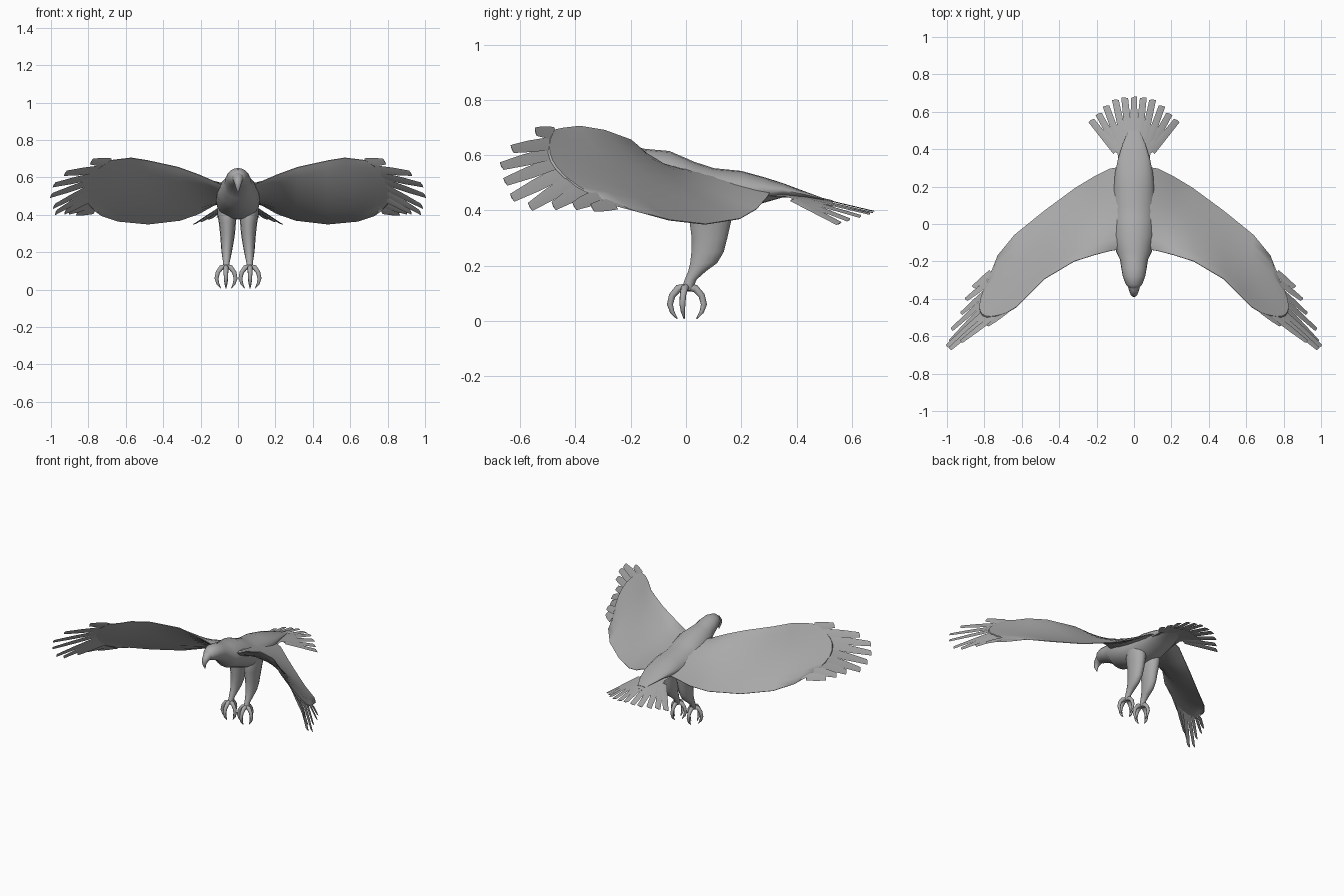
import bpy, bmesh, math
from mathutils import Vector as V

if "Cube" in bpy.data.objects:
    bpy.data.objects.remove(bpy.data.objects["Cube"])

gray = bpy.data.materials.new("feather gray")
gray.diffuse_color = (0.4, 0.4, 0.4, 1)
gray.use_nodes = True
gray.node_tree.nodes["Principled BSDF"].inputs["Base Color"].default_value = gray.diffuse_color


def loft(name, shells, mirror=False, angle=50):
    """Skin one or more lists of equal-length rings, capping both ends."""
    bm = bmesh.new()
    for rings in shells:
        vs = [[bm.verts.new(p) for p in r] for r in rings]
        n = len(vs[0])
        for a, b in zip(vs, vs[1:]):
            for i in range(n):
                j = (i + 1) % n
                bm.faces.new((a[i], a[j], b[j], b[i]))
        bm.faces.new(vs[0])
        bm.faces.new(vs[-1])
    bmesh.ops.recalc_face_normals(bm, faces=bm.faces)
    me = bpy.data.meshes.new(name)
    bm.to_mesh(me)
    bm.free()
    me.materials.append(gray)
    ob = bpy.data.objects.new(name, me)
    bpy.context.collection.objects.link(ob)
    if mirror:
        ob.modifiers.new("mirror", 'MIRROR').use_mirror_merge = False
    bpy.ops.object.select_all(action='DESELECT')
    ob.select_set(True)
    bpy.context.view_layer.objects.active = ob
    bpy.ops.object.shade_smooth_by_angle(angle=math.radians(angle))
    return ob


def ellipse(c, u, v, n=16):
    return [V(c) + V(u) * math.cos(2 * math.pi * i / n) + V(v) * math.sin(2 * math.pi * i / n)
            for i in range(n)]


def tube(pts, radii, side, n=8):
    pts, side = [V(p) for p in pts], V(side).normalized()
    rings = []
    for i, (p, r) in enumerate(zip(pts, radii)):
        t = (pts[min(i + 1, len(pts) - 1)] - pts[max(i - 1, 0)]).normalized()
        rings.append(ellipse(p, side * r, t.cross(side) * r, n))
    return rings


def feather(base, tip, normal, wb, wt, th=0.003):
    """Thin blade with a blunt slanted tip."""
    d = (tip - base).normalized()
    n = V(normal).normalized()
    w = d.cross(n).normalized()
    n = w.cross(d) * th
    rings = []
    for f, wd, slant in ((0, wb, 0), (0.55, wb * 0.95, 0), (1.0, wt, .006)):
        c = base.lerp(tip, f)
        h = w * wd / 2
        rings.append([c - h - d * slant, c + n * 0.6, c + h + d * slant * .3, c - n * 0.6])
    return rings


# Body, neck and head: y, centre z, half width, half height
body = [(-.35, .597, .02, .022), (-.325, .602, .043, .04), (-.28, .598, .06, .052),
        (-.235, .583, .068, .062), (-.19, .56, .075, .072), (-.15, .533, .095, .09),
        (-.06, .512, .112, .103), (.03, .476, .117, .1), (.1, .465, .116, .088),
        (.2, .472, .11, .071), (.28, .474, .1, .047), (.35, .473, .085, .026),
        (.43, .458, .06, .011), (.5, .44, .03, .003)]
loft("body", [[ellipse((0, y, z), (rx, 0, 0), (0, 0, rz), 20) for y, z, rx, rz in body]])

# Hooked beak
loft("beak", [tube([(0, -.325, .597), (0, -.35, .592), (0, -.37, .575), (0, -.378, .55), (0, -.37, .52)],
                   [.034, .028, .021, .013, .003], (1, 0, 0), 10)])

# Wing stations: leading edge, trailing edge, offset of the middle, thickness
stations = [((.05, -.13, .545), (.05, .31, .475), (0, 0, -.01), .07),
            ((.13, -.145, .58), (.13, .295, .45), (0, -.005, -.015), .036),
            ((.21, -.165, .615), (.21, .255, .405), (0, -.01, -.022), .024),
            ((.32, -.2, .655), (.31, .195, .37), (0, -.015, -.028), .016),
            ((.48, -.295, .69), (.48, .07, .35), (.0, -.02, -.025), .012),
            ((.57, -.385, .705), (.64, -.06, .365), (.01, -.03, -.02), .01),
            ((.63, -.445, .698), (.73, -.17, .395), (.05, -.055, -.012), .008),
            ((.68, -.475, .692), (.765, -.265, .42), (.1, -.1, -.002), .005)]


def wing_point(k, t):
    a, b, m, _ = stations[k]
    return V(a).lerp(V(b), t) + V(m) * 4 * t * (1 - t)


def wing_ring(k, n=10):
    a, b, _, th = stations[k]
    c = V(b) - V(a)
    up = V((0, -c.z, c.y)).normalized()
    prof = lambda t: up * th * 1.3 * math.sqrt(t) * (1 - t) + up * 0.002
    ts = [(i / n) ** 1.3 for i in range(n + 1)]
    return ([wing_point(k, t) + prof(t) for t in ts] +
            [wing_point(k, t) - prof(t) for t in reversed(ts)])


loft("wing", [[wing_ring(k) for k in range(len(stations))]], True)

# Spread wing tip feathers
tips = [(.785, -.545, .685), (.925, -.63, .622), (.985, -.668, .56), (1.0, -.655, .503),
        (.985, -.63, .445), (.975, -.565, .412), (.925, -.48, .415), (.9, -.405, .415), (.86, -.34, .41)]
blades = []
for i, tip in enumerate(tips):
    t = .05 + .9 * i / 8
    root = wing_point(7, t).lerp(wing_point(6, t), .35)
    along = wing_point(7, t + .05) - wing_point(7, t - .05)
    blades.append(feather(root, V(tip), along.cross(V(tip) - root), .052, .034))
loft("wing_feathers", blades, True, 30)

# Tail fan, drooping toward the sides
fan = [(.05, .676, .392), (.1, .665, .388), (.15, .632, .378), (.19, .59, .365), (.23, .555, .352)]
blades = [feather(V((x * .42, .4 - x * .05, .462 - x * .1)), V((x, y, z)), (x * 2.5, .3, 1), .04, .036)
          for x, y, z in fan]
loft("tail_feathers", blades, True, 30)
loft("middle_tail_feather", [feather(V((0, .38, .468)), V((0, .68, .397)), (0, .3, 1), .042, .03)], False, 30)
loft("tail_base", [[[V((-w, y, z - w * .25)), V((0, y, z + .005)), V((w, y, z - w * .25)), V((0, y, z - .005))]
                    for w, y, z in ((.09, .28, .475), (.085, .36, .471), (.1, .43, .455), (.125, .53, .432))]])

# Feathered legs: z, x, y, half width, half depth
leg = [(.46, .06, .09, .05, .07), (.4, .058, .09, .052, .08), (.36, .057, .088, .046, .077),
       (.3, .056, .085, .04, .066), (.25, .058, .078, .034, .06), (.21, .06, .064, .029, .05),
       (.18, .061, .04, .024, .033), (.15, .062, .017, .018, .022), (.11, .064, .002, .018, .02)]
loft("leg", [[ellipse((x, y, z), (rx, 0, 0), (0, ry, 0), 14) for z, x, y, rx, ry in leg]], True)

# Four curled toes with claws on each foot
toes = []
for dx, dy in ((.012, -1), (.85, -.25), (-.85, -.25), (0, 1.05)):
    path = [(0, .122), (.03, .118), (.052, .092), (.06, .06), (.052, .033), (.034, .008)]
    toes.append(tube([(.064 + dx * r, .002 + dy * r, z) for r, z in path],
                     [.014, .014, .012, .011, .008, .002], (-dy, dx, 0)))
loft("toes", toes, True)
